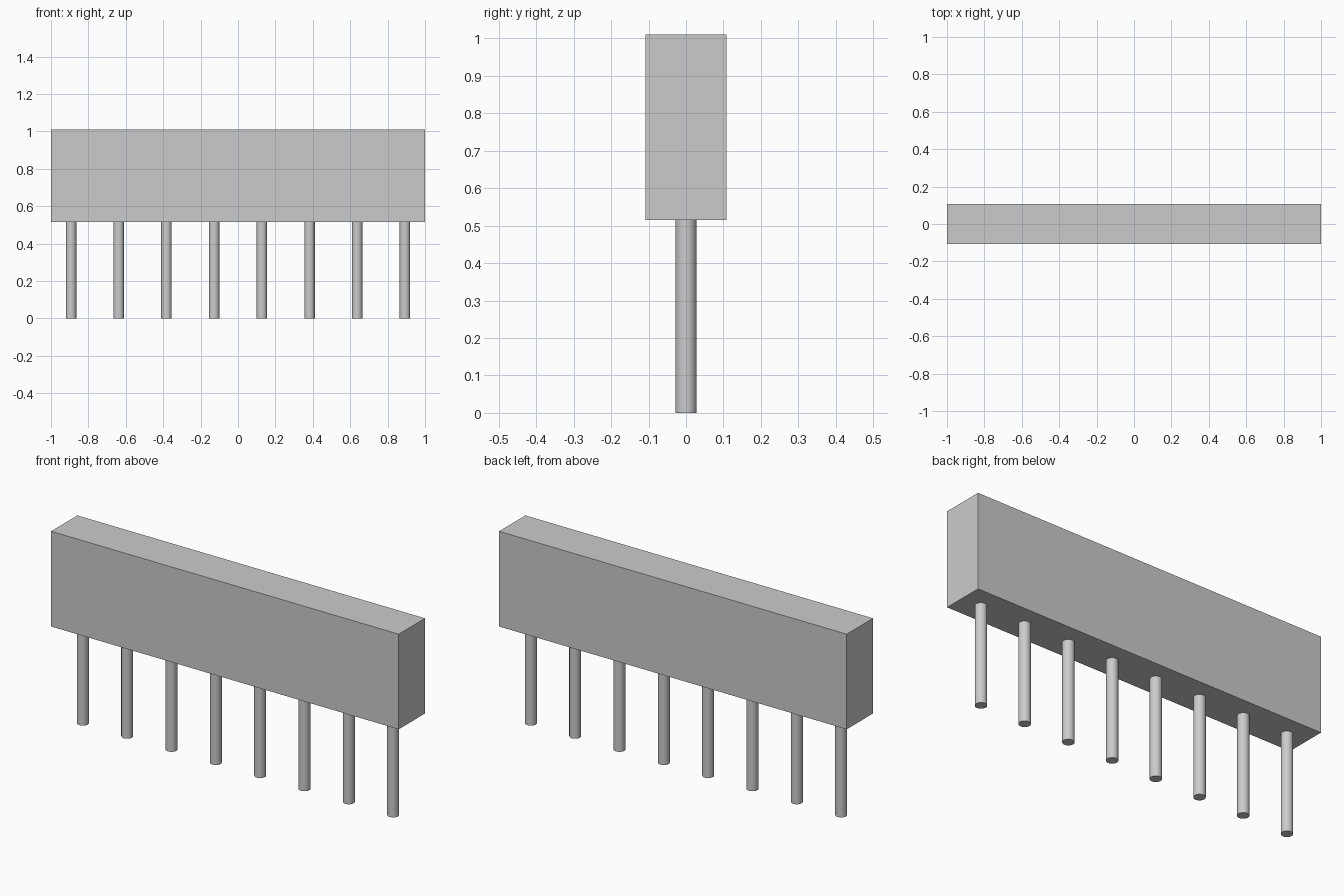
import bpy

cube = bpy.data.objects.get("Cube")
if cube:
    bpy.data.objects.remove(cube, do_unlink=True)

# Single neutral grey
GREY = (0.6, 0.6, 0.6, 1.0)
grey = bpy.data.materials.new("light_grey")
grey.use_nodes = True
grey.diffuse_color = GREY
grey.node_tree.nodes["Principled BSDF"].inputs["Base Color"].default_value = GREY

BODY_BOTTOM, BODY_TOP, BODY_DEPTH = 0.515, 1.01, 0.216
PIN_COUNT, PIN_PITCH, PIN_RADIUS = 8, 0.255, 0.028


def finish(name):
    obj = bpy.context.object
    obj.name = obj.data.name = name
    obj.data.materials.append(grey)
    return obj


# Rectangular housing
bpy.ops.mesh.primitive_cube_add(size=1, location=(0, 0, (BODY_BOTTOM + BODY_TOP) / 2))
body = finish("body")
body.scale = (2, BODY_DEPTH, BODY_TOP - BODY_BOTTOM)
bpy.ops.object.transform_apply(location=False, rotation=False, scale=True)

# Row of round pins under the housing
for i in range(PIN_COUNT):
    x = (i - (PIN_COUNT - 1) / 2) * PIN_PITCH
    bpy.ops.mesh.primitive_cylinder_add(vertices=32, radius=PIN_RADIUS, depth=BODY_BOTTOM,
                                        location=(x, 0, BODY_BOTTOM / 2))
    finish(f"pin_{i + 1}")
    bpy.ops.object.shade_smooth_by_angle()
